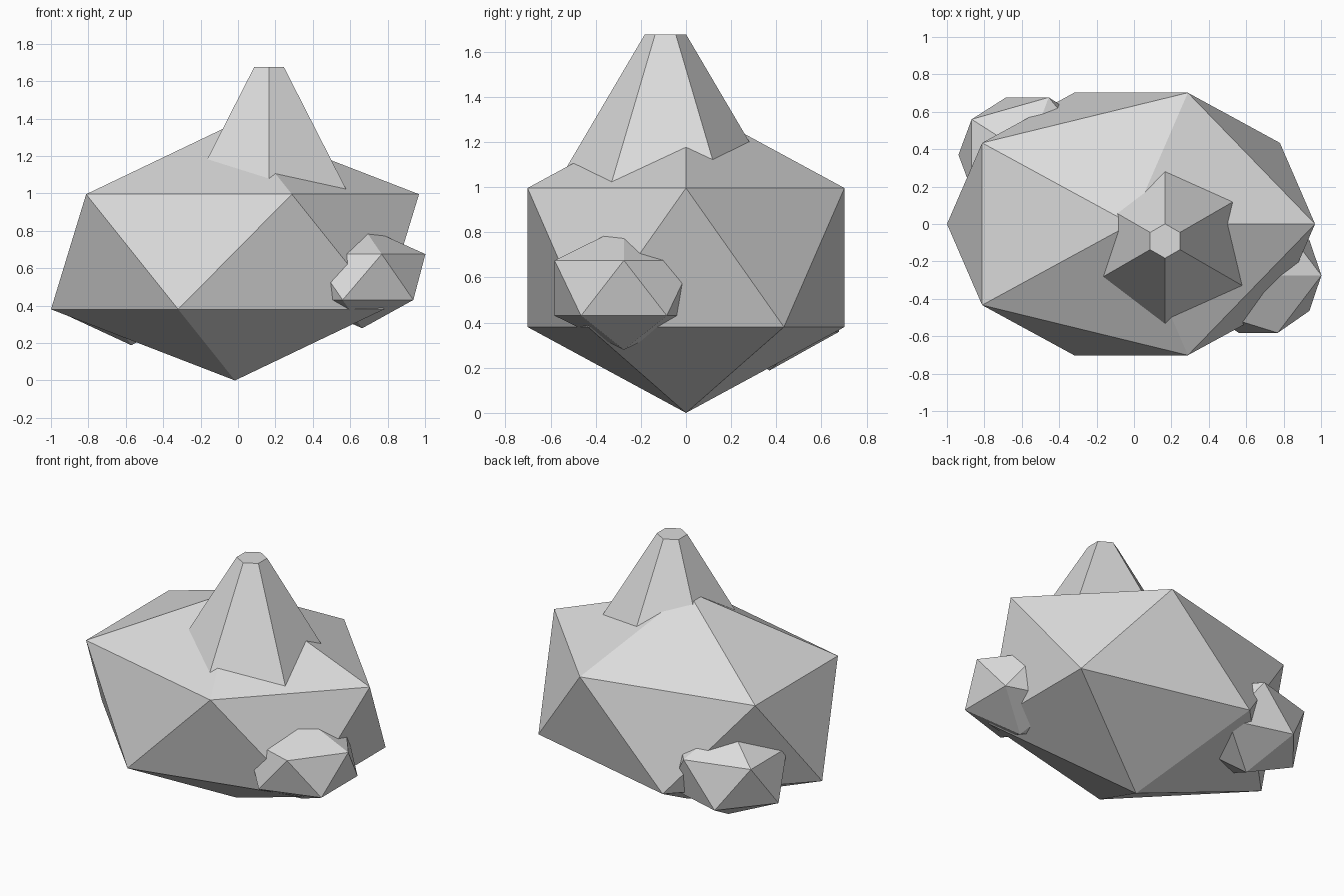
import bpy

cube = bpy.data.objects.get("Cube")
if cube:
    bpy.data.objects.remove(cube, do_unlink=True)

# Single stone colour
stone = bpy.data.materials.new("stone_grey")
stone.use_nodes = True
GREY = (0.71, 0.71, 0.71, 1)
stone.diffuse_color = GREY
stone.node_tree.nodes["Principled BSDF"].inputs["Base Color"].default_value = GREY


def finish(name):
    obj = bpy.context.object
    obj.name = name
    obj.data.materials.append(stone)
    bpy.ops.object.shade_flat()
    return obj


def rock(name, location, scale):
    """Low-poly boulder: a stretched icosahedron."""
    bpy.ops.mesh.primitive_ico_sphere_add(subdivisions=1, radius=1, location=location)
    bpy.context.object.scale = scale
    bpy.ops.object.transform_apply(location=False, rotation=False, scale=True)
    return finish(name)


# Boulders
rock("main_boulder", (-0.016, 0, 0.688), (1.1, 0.825, 0.688))
rock("front_left_rock", (0.664, -0.275, 0.553), (0.378, 0.361, 0.274))
rock("back_right_rock", (-0.57, 0.37, 0.497), (0.412, 0.361, 0.309))

# Six-sided blunt peak, its foot sunk into the main boulder
top, foot = 1.675, 0.97
bpy.ops.mesh.primitive_cone_add(vertices=6, radius1=0.507, radius2=0.092,
                                depth=top - foot, location=(0.166, -0.091, (top + foot) / 2))
finish("peak")
